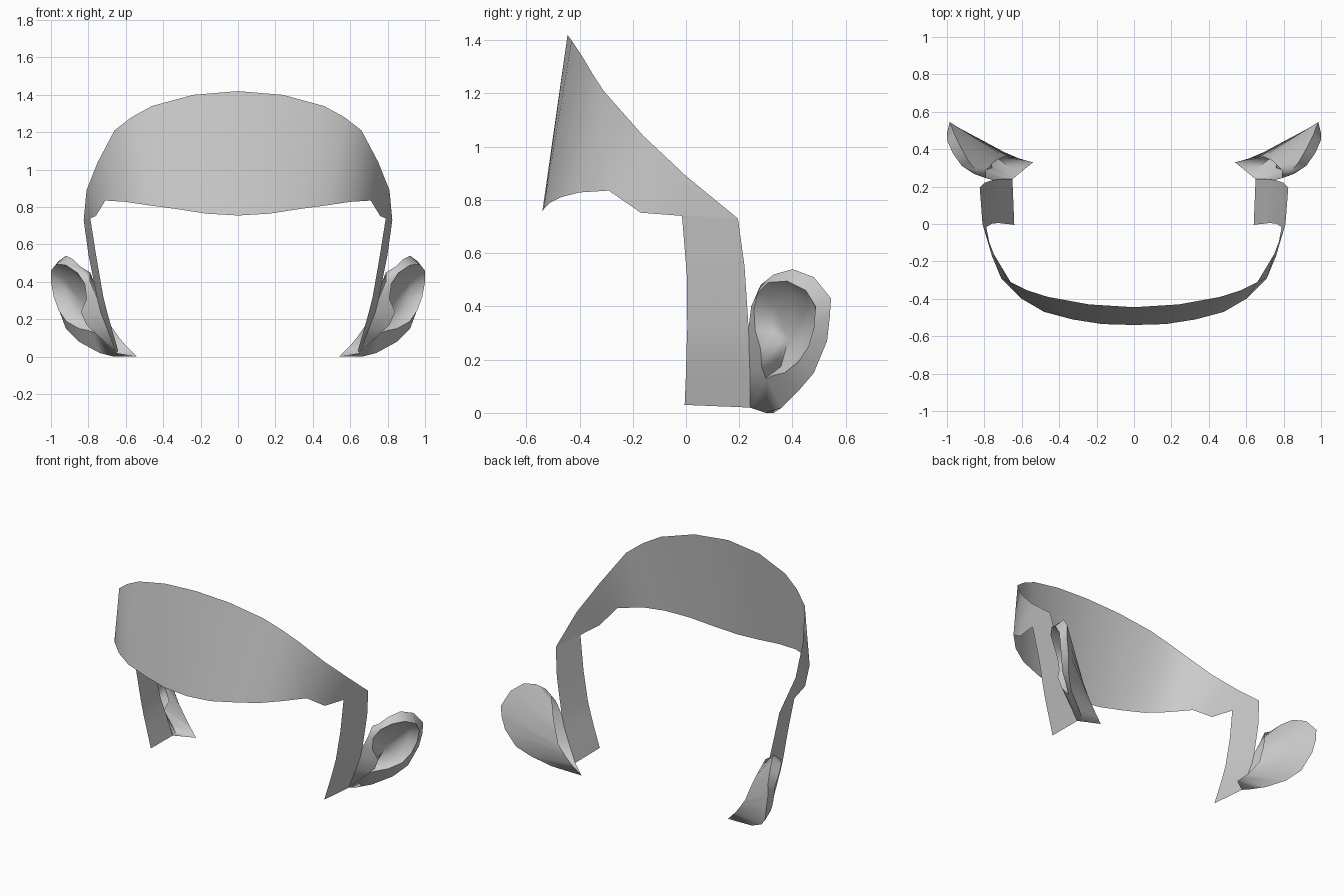
import bpy, bmesh, math
from mathutils import Vector as V

if "Cube" in bpy.data.objects:
    bpy.data.objects.remove(bpy.data.objects["Cube"])


def pts(flat):
    """Flat list of hundredths -> list of vectors."""
    return [V(flat[i:i + 3]) / 100 for i in range(0, len(flat), 3)]


def strip(bm, a, b, closed=False):
    """Quads between two vertex rows."""
    n = len(a)
    for i in range(n if closed else n - 1):
        j = (i + 1) % n
        bm.faces.new((a[i], a[j], b[j], b[i]))


def finish(bm, name):
    """Orient outward, mirror across x and shade smooth."""
    bmesh.ops.recalc_face_normals(bm, faces=bm.faces)
    bm.faces.ensure_lookup_table()
    if bm.faces[0].normal.dot(V((1, -1, 0))) < 0:
        bmesh.ops.reverse_faces(bm, faces=bm.faces)
    me = bpy.data.meshes.new(name)
    bm.to_mesh(me)
    bm.free()
    ob = bpy.data.objects.new(name, me)
    bpy.context.collection.objects.link(ob)
    bpy.ops.object.select_all(action='DESELECT')
    ob.select_set(True)
    bpy.context.view_layer.objects.active = ob
    bpy.ops.object.shade_smooth_by_angle(angle=math.radians(65))
    mod = ob.modifiers.new("mirror", 'MIRROR')
    mod.use_clip = True
    return ob


def add(bm, points):
    return [bm.verts.new(p) for p in points]


# Forehead band: top and bottom edges from the centre to the temple
band_top = pts([0, -44.5, 142, 24, -43, 140, 46, -39, 134, 57, -35.5, 128,
                66, -31, 121, 75, -16, 104, 81, 0, 89, 82.5, 19.5, 73])
band_low = pts([0, -54, 75.5, 17, -53.5, 76.5, 33, -51, 79, 48, -47, 81,
                60, -40, 82.8, 71, -29, 83.5, 76, -17, 75.2, 79, -1.5, 74])
bm = bmesh.new()
strip(bm, add(bm, band_top), add(bm, band_low))
finish(bm, "forehead_band")

# Ear loops: outer rim (starting along the strap) and folded crest
rim = pts([65, 24, 2, 70, 24, 15, 73.5, 23.7, 24, 75.5, 23.5, 32,
           79, 24.5, 40, 84, 28, 48, 88, 33, 52, 92, 40, 54,
           96, 48, 51, 98.5, 54.5, 43, 98.5, 54, 36, 96.5, 53, 27,
           92, 48, 15, 85, 42, 8, 74, 36, 2, 66, 30, 0])
crest = pts([76, 30, 13, 81, 28.5, 17, 84, 28, 24, 81, 26, 31,
             82, 25.5, 39, 86, 27, 45, 92, 31, 49, 97, 38, 49.5,
             100, 45, 46, 100, 48.7, 40, 98.5, 48, 32, 96, 46, 25,
             92, 42, 19, 85, 37, 15, 80, 32.5, 14, 77, 30.5, 13])

# Side strap: front edge down to the jaw, back edge shared with the ear
strap_front = pts([64, -.5, 3, 67.5, 0, 15, 70, .2, 24, 72, .5, 32,
                   75.5, .3, 52, 79, -1.5, 74])
strap_back = rim[:4] + pts([80, 22, 55, 82.5, 19.5, 73])
bm = bmesh.new()
strip(bm, add(bm, strap_front), add(bm, strap_back))
finish(bm, "side_strap")

# Ear: rim to crest, hollow behind the crest, and the back skin
bm = bmesh.new()
outer, ridge = add(bm, rim), add(bm, crest)
strip(bm, outer, ridge, True)
middle = V((.85, .34, .28))
hollow = add(bm, [p.lerp(middle, .3) + V((-.03, .045, 0)) for p in crest])
strip(bm, ridge, hollow, True)
floor = bm.verts.new((.82, .385, .28))
for i in range(len(hollow)):
    bm.faces.new((hollow[i], hollow[(i + 1) % len(hollow)], floor))

# Back skin runs from the rim to an open edge where it meets the head
edge = pts([79, 29, 45, 74, 34, 32, 69, 36, 18, 62, 35, 8, 54, 33, 0])
back_rim = outer[5:]
back = []
for i in range(len(back_rim)):
    t = i / (len(back_rim) - 1) * (len(edge) - 1)
    k = min(int(t), len(edge) - 2)
    back.append(edge[k].lerp(edge[k + 1], t - k))
back = add(bm, back)
strip(bm, back_rim, back)
bm.faces.new((outer[4], outer[5], back[0]))
bm.faces.new((outer[15], outer[0], back[-1]))
finish(bm, "ear")
